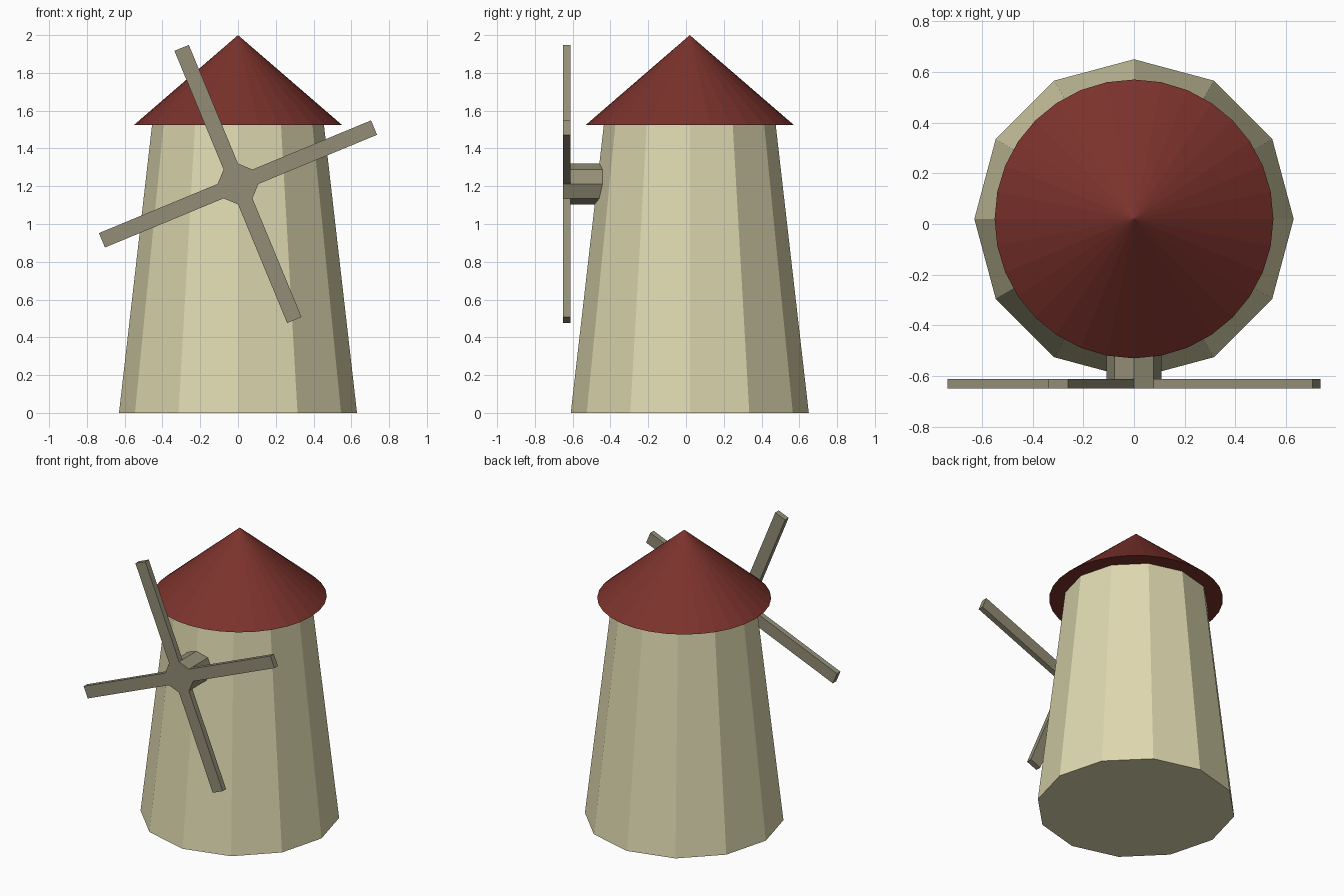
import bpy, bmesh, math
from mathutils import Matrix, Vector

if "Cube" in bpy.data.objects:
    bpy.data.objects.remove(bpy.data.objects["Cube"])

CY = 0.02  # tower axis, the rotor sticks out to the front


def material(name, rgb):
    mat = bpy.data.materials.new(name)
    mat.diffuse_color = (*rgb, 1)
    mat.use_nodes = True
    mat.node_tree.nodes["Principled BSDF"].inputs["Base Color"].default_value = mat.diffuse_color
    return mat


def cone_bmesh(sides, r1, r2, depth, matrix):
    bm = bmesh.new()
    bmesh.ops.create_cone(bm, cap_ends=True, segments=sides, radius1=r1,
                          radius2=r2, depth=depth, matrix=matrix)
    return bm


def finish(name, bm, mat):
    bmesh.ops.recalc_face_normals(bm, faces=bm.faces[:])
    mesh = bpy.data.meshes.new(name)
    bm.to_mesh(mesh)
    bm.free()
    mesh.materials.append(mat)
    obj = bpy.data.objects.new(name, mesh)
    bpy.context.collection.objects.link(obj)
    return obj


plaster = material("plaster", (0.73, 0.69, 0.43))
red = material("roof_red", (0.20, 0.032, 0.025))
wood = material("weathered_wood", (0.29, 0.27, 0.18))

# Tapered twelve-sided tower
TOWER_H = 1.525
finish("tower", cone_bmesh(12, 0.63, 0.455, TOWER_H,
       Matrix.Translation((0, CY, TOWER_H / 2))), plaster)

# Conical roof with overhang
ROOF_H = 2.0 - TOWER_H
finish("roof", cone_bmesh(32, 0.55, 0, ROOF_H,
       Matrix.Translation((0, CY, TOWER_H + ROOF_H / 2))), red)

# Rotor: octagonal disc, sails pulled from every other side, axle from the back
THICK = 0.038
bm = cone_bmesh(8, 0.108, 0.108, THICK,
                Matrix.Translation((0, -0.65 + THICK / 2, 1.212))
                @ Matrix.Rotation(math.pi / 2, 4, 'X'))
bm.normal_update()
sides = [f for f in bm.faces if abs(f.normal.y) < 0.5 and
         abs(math.degrees(math.atan2(f.normal.z, f.normal.x)) % 90 - 22.5) < 5]
back = [f for f in bm.faces if f.normal.y > 0.5]
pulls = [(f, f.normal.copy() * 0.68) for f in sides]
pulls += [(f, Vector((0, 0.2, 0))) for f in back]
for face, offset in pulls:
    new = bmesh.ops.extrude_discrete_faces(bm, faces=[face])["faces"][0]
    bmesh.ops.translate(bm, verts=new.verts[:], vec=offset)
finish("sail_rotor", bm, wood)
